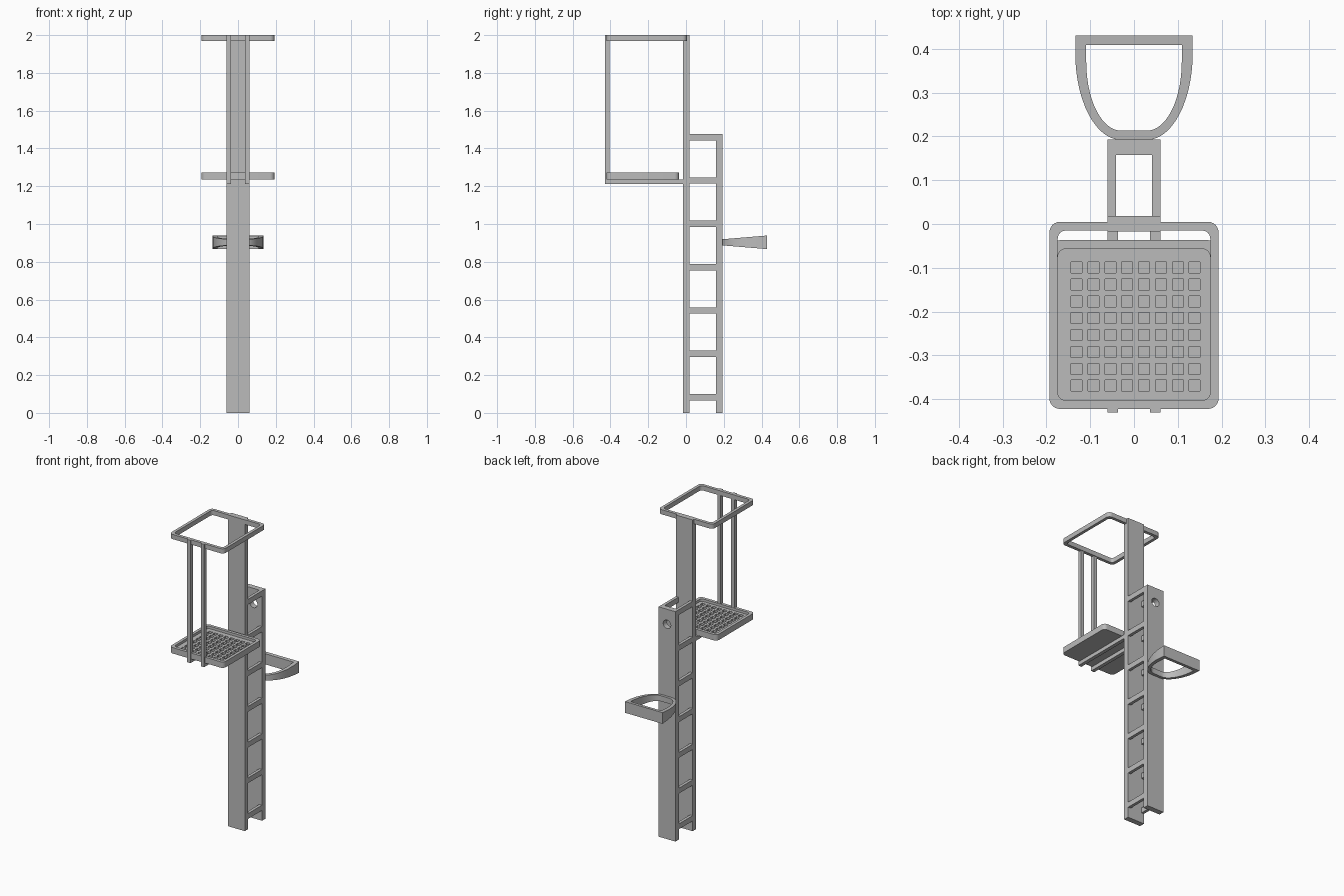
import bpy, bmesh, math

if "Cube" in bpy.data.objects:
    bpy.data.objects.remove(bpy.data.objects["Cube"])

grey = bpy.data.materials.new("plain grey")
grey.diffuse_color = (0.5, 0.5, 0.5, 1)
grey.use_nodes = True
grey.node_tree.nodes["Principled BSDF"].inputs["Base Color"].default_value = grey.diffuse_color


def finish(name, bm, smooth=False):
    bmesh.ops.recalc_face_normals(bm, faces=bm.faces)
    me = bpy.data.meshes.new(name)
    bm.to_mesh(me)
    bm.free()
    me.materials.append(grey)
    ob = bpy.data.objects.new(name, me)
    bpy.context.collection.objects.link(ob)
    if smooth:
        bpy.context.view_layer.objects.active = ob
        ob.select_set(True)
        bpy.ops.object.shade_smooth_by_angle(angle=math.radians(35))
        ob.select_set(False)
    return ob


def add_box(bm, x0, x1, y0, y1, z0, z1):
    vs = bmesh.ops.create_cube(bm, size=1)["verts"]
    for v in vs:
        v.co = ((x0 + x1) / 2 + v.co.x * (x1 - x0),
                (y0 + y1) / 2 + v.co.y * (y1 - y0),
                (z0 + z1) / 2 + v.co.z * (z1 - z0))


def box(name, *dims):
    bm = bmesh.new()
    add_box(bm, *dims)
    return finish(name, bm)


def rounded(x, y0, y1, r, n=6):
    """Rounded rectangle outline, symmetric in x."""
    pts = []
    for cx, cy, a0 in ((x - r, y1 - r, 0), (r - x, y1 - r, 90),
                       (r - x, y0 + r, 180), (x - r, y0 + r, 270)):
        for i in range(n + 1):
            a = math.radians(a0 + 90 * i / n)
            pts.append((cx + r * math.cos(a), cy + r * math.sin(a)))
    return pts


def slab(name, pts, z0, z1):
    bm = bmesh.new()
    low = [bm.verts.new((x, y, z0)) for x, y in pts]
    top = [bm.verts.new((x, y, z1)) for x, y in pts]
    bm.faces.new(low)
    bm.faces.new(top)
    for i in range(len(pts)):
        j = (i + 1) % len(pts)
        bm.faces.new((low[i], low[j], top[j], top[i]))
    return finish(name, bm, True)


def ring(name, outer, inner, zrange):
    """Closed band between two outlines; zrange gives bottom and top at y."""
    bm = bmesh.new()
    loops = [[bm.verts.new((x, y, zrange(y)[k])) for x, y in pts]
             for pts, k in ((outer, 0), (outer, 1), (inner, 1), (inner, 0))]
    n = len(outer)
    for k in range(4):
        a, b = loops[k], loops[(k + 1) % 4]
        for i in range(n):
            j = (i + 1) % n
            bm.faces.new((a[i], a[j], b[j], b[i]))
    return finish(name, bm, True)


def cut(ob, cutter):
    cutter.hide_render = True
    cutter.hide_set(True)
    mod = ob.modifiers.new("cut", "BOOLEAN")
    mod.object = cutter
    mod.solver = "EXACT"


# Upright column: tall front plate, shorter back plate
box("front_plate", -0.06, 0.06, -0.017, 0.018, 0, 2)
back = box("back_plate", -0.06, 0.06, 0.158, 0.193, 0, 1.477)

# Two round holes near the top of the back plate
bm = bmesh.new()
for z in (1.38, 1.17):
    vs = bmesh.ops.create_cone(bm, cap_ends=True, segments=32, radius1=0.027,
                               radius2=0.027, depth=0.1)["verts"]
    for v in vs:
        v.co = (v.co.x, 0.175 + v.co.z, z + v.co.y)
cut(back, finish("hole_cutter", bm))

# Side rungs joining the plates
for i in range(7):
    z = 0.083 + i * 0.2295
    for s, side in ((-1, "left"), (1, "right")):
        xs = sorted((s * 0.041, s * 0.06))
        box(f"rung_{side}_{i + 1}", *xs, 0.017, 0.159, z - 0.017, z + 0.017)

# Support arms and front posts
for s, side in ((-1, "left"), (1, "right")):
    xs = sorted((s * 0.037, s * 0.06))
    box(f"arm_{side}", *xs, -0.43, -0.016, 1.211, 1.236)
    box(f"post_{side}", *xs, -0.43, -0.405, 1.211, 2.0)

# Top guard hoop
ring("guard_hoop", rounded(0.193, -0.422, 0.005, 0.024),
     rounded(0.174, -0.402, -0.015, 0.018), lambda y: (1.97, 2.0))

# Platform tray with a recessed floor and a grid of square pits
tray = slab("platform", rounded(0.193, -0.422, -0.037, 0.024), 1.235, 1.273)
cut(tray, slab("recess_cutter", rounded(0.174, -0.402, -0.057, 0.018), 1.257, 1.3))
bm = bmesh.new()
for i in range(8):
    for j in range(8):
        x, y = -0.131 + i * 0.0385, -0.369 + j * 0.0385
        add_box(bm, x - 0.0125, x + 0.0125, y - 0.0125, y + 0.0125, 1.243, 1.29)
cut(tray, finish("pit_cutter", bm))


# Tapered rear loop
def loop_outline(x, y_back, y_bend, y_near, flat=0.03, n=14):
    half = [(x, y_back)]
    for i in range(n + 1):
        a = math.pi / 2 * i / n
        half.append((flat + (x - flat) * math.cos(a),
                     y_bend - (y_bend - y_near) * math.sin(a)))
    return half + [(-px, py) for px, py in reversed(half)]


def flare(y):
    h = 0.016 + 0.02 * (y - 0.19) / 0.24
    return 0.903 - h, 0.903 + h


ring("rear_loop", loop_outline(0.134, 0.43, 0.39, 0.192),
     loop_outline(0.109, 0.408, 0.37, 0.213), flare)
